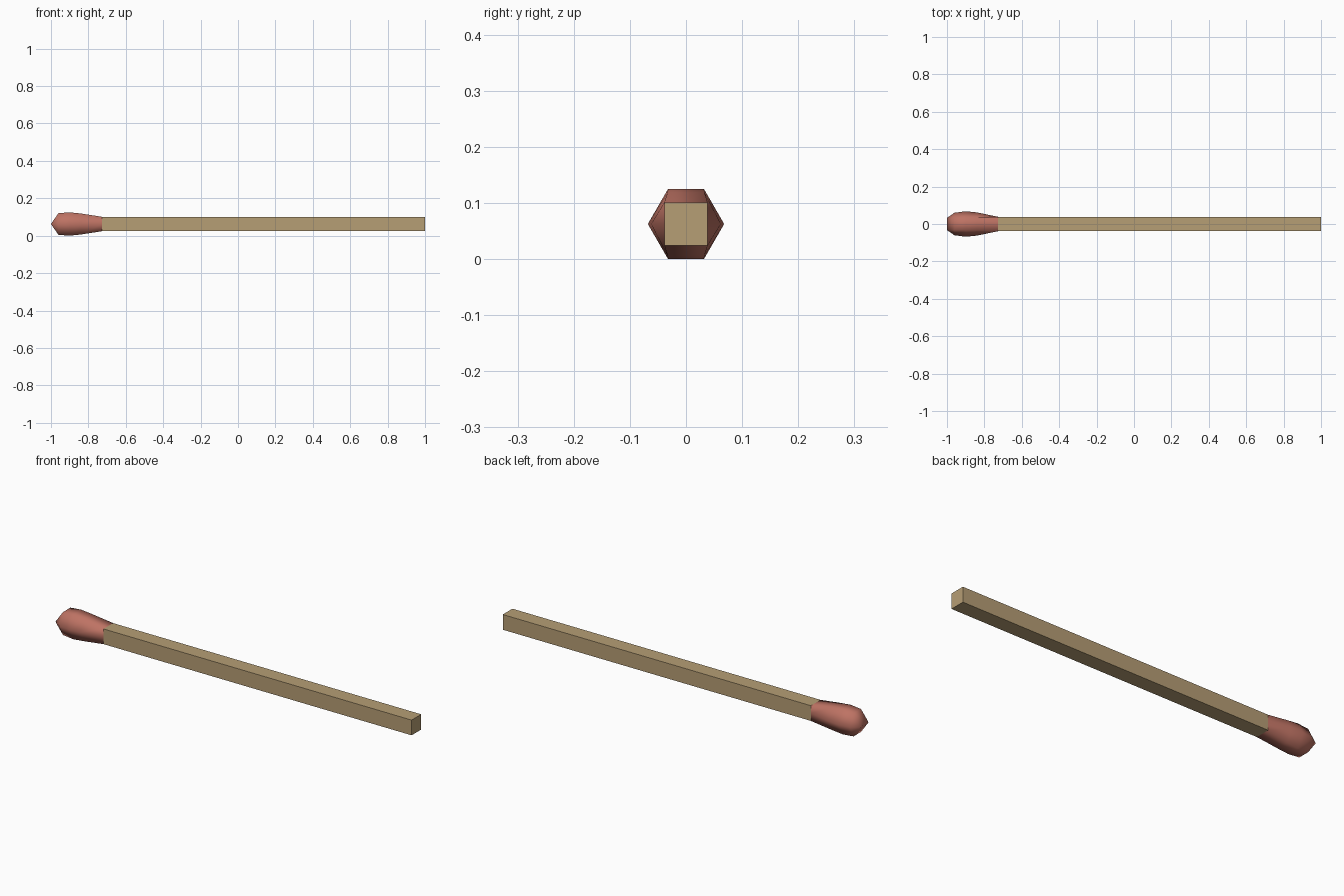
import bpy, bmesh

cube = bpy.data.objects.get("Cube")
if cube:
    bpy.data.objects.remove(cube, do_unlink=True)

MID = 0.0625     # height of the long axis
JOIN = -0.727    # where head meets stick
HALF = 0.0385    # half width of the square stick


def material(name, colour):
    mat = bpy.data.materials.new(name)
    mat.use_nodes = True
    mat.diffuse_color = (*colour, 1)
    mat.node_tree.nodes["Principled BSDF"].inputs["Base Color"].default_value = (*colour, 1)
    return mat


def add_object(name, bm, mat, smooth):
    bmesh.ops.recalc_face_normals(bm, faces=bm.faces)
    for face in bm.faces:
        face.smooth = smooth
    mesh = bpy.data.meshes.new(name)
    bm.to_mesh(mesh)
    bm.free()
    mesh.materials.append(mat)
    obj = bpy.data.objects.new(name, mesh)
    bpy.context.collection.objects.link(obj)
    return obj


wood = material("pale wood", (0.468, 0.342, 0.178))
red = material("dull red", (0.515, 0.171, 0.127))

# Square wooden stick
bm = bmesh.new()
bmesh.ops.create_cube(bm, size=1)
for v in bm.verts:
    v.co.x = JOIN if v.co.x < 0 else 1.0
    v.co.y *= 2 * HALF
    v.co.z = MID + v.co.z * 2 * HALF
add_object("stick", bm, wood, False)

# Six-sided head: each section is x, side half width, flat half width, half height
sections = [(JOIN, HALF, HALF, HALF),
            (-0.84, 0.062, 0.033, 0.056),
            (-0.90, 0.068, 0.032, 0.0625),
            (-0.96, 0.060, 0.030, 0.058)]
bm = bmesh.new()
rings = []
for x, side, flat, high in sections:
    outline = [(side, 0), (flat, high), (-flat, high),
               (-side, 0), (-flat, -high), (flat, -high)]
    rings.append([bm.verts.new((x, y, MID + z)) for y, z in outline])
for a, b in zip(rings, rings[1:]):
    for i in range(6):
        j = (i + 1) % 6
        bm.faces.new((a[i], a[j], b[j], b[i]))

# Wedge-shaped tip ending in a short ridge
left, right = [bm.verts.new((-1, y, MID)) for y in (0.033, -0.033)]
r = rings[-1]
bm.faces.new((r[1], r[2], right, left))
bm.faces.new((r[4], r[5], left, right))
for face in ((r[0], r[1], left), (r[5], r[0], left),
             (r[2], r[3], right), (r[3], r[4], right)):
    bm.faces.new(face)
add_object("match_head", bm, red, True)
